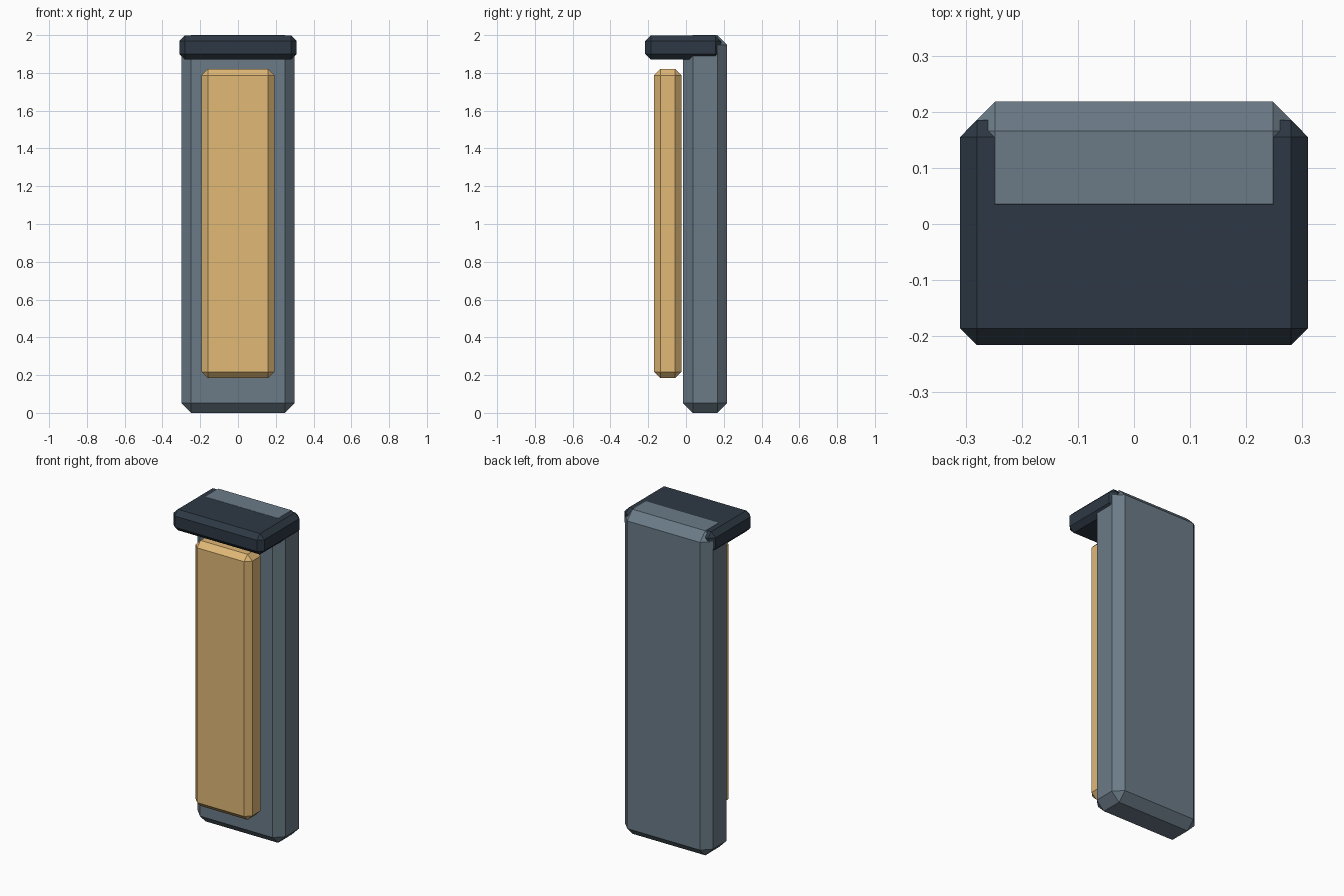
import bpy

if "Cube" in bpy.data.objects:
    bpy.data.objects.remove(bpy.data.objects["Cube"])


def material(name, rgb):
    mat = bpy.data.materials.new(name)
    mat.diffuse_color = (*rgb, 1.0)
    mat.use_nodes = True
    mat.node_tree.nodes["Principled BSDF"].inputs["Base Color"].default_value = mat.diffuse_color
    return mat


def chamfered_box(name, x, y, z, chamfer, mat):
    """Box spanning the given (min, max) ranges with single-cut edges."""
    spans = (x, y, z)
    bpy.ops.mesh.primitive_cube_add(size=1, location=[(a + b) / 2 for a, b in spans])
    obj = bpy.context.object
    obj.name = name
    obj.scale = [b - a for a, b in spans]
    bpy.ops.object.transform_apply(location=False, rotation=False, scale=True)
    bevel = obj.modifiers.new("chamfer", 'BEVEL')
    bevel.width = chamfer
    bevel.segments = 1
    bevel.limit_method = 'NONE'
    obj.data.materials.append(mat)
    return obj


slate = material("slate", (0.147, 0.198, 0.242))
dark = material("dark_slate", (0.027, 0.040, 0.058))
gold = material("gold", (0.75, 0.48, 0.18))

# Main upright slab
chamfered_box("body", (-0.30, 0.30), (-0.016, 0.218), (0, 2.0), 0.052, slate)
# Overhanging cap, its top level with the slab
chamfered_box("top_cap", (-0.31, 0.31), (-0.216, 0.185), (1.87, 1.999), 0.03, dark)
# Raised panel floating just in front of the slab
chamfered_box("front_panel", (-0.193, 0.193), (-0.169, -0.024), (0.184, 1.82), 0.033, gold)
